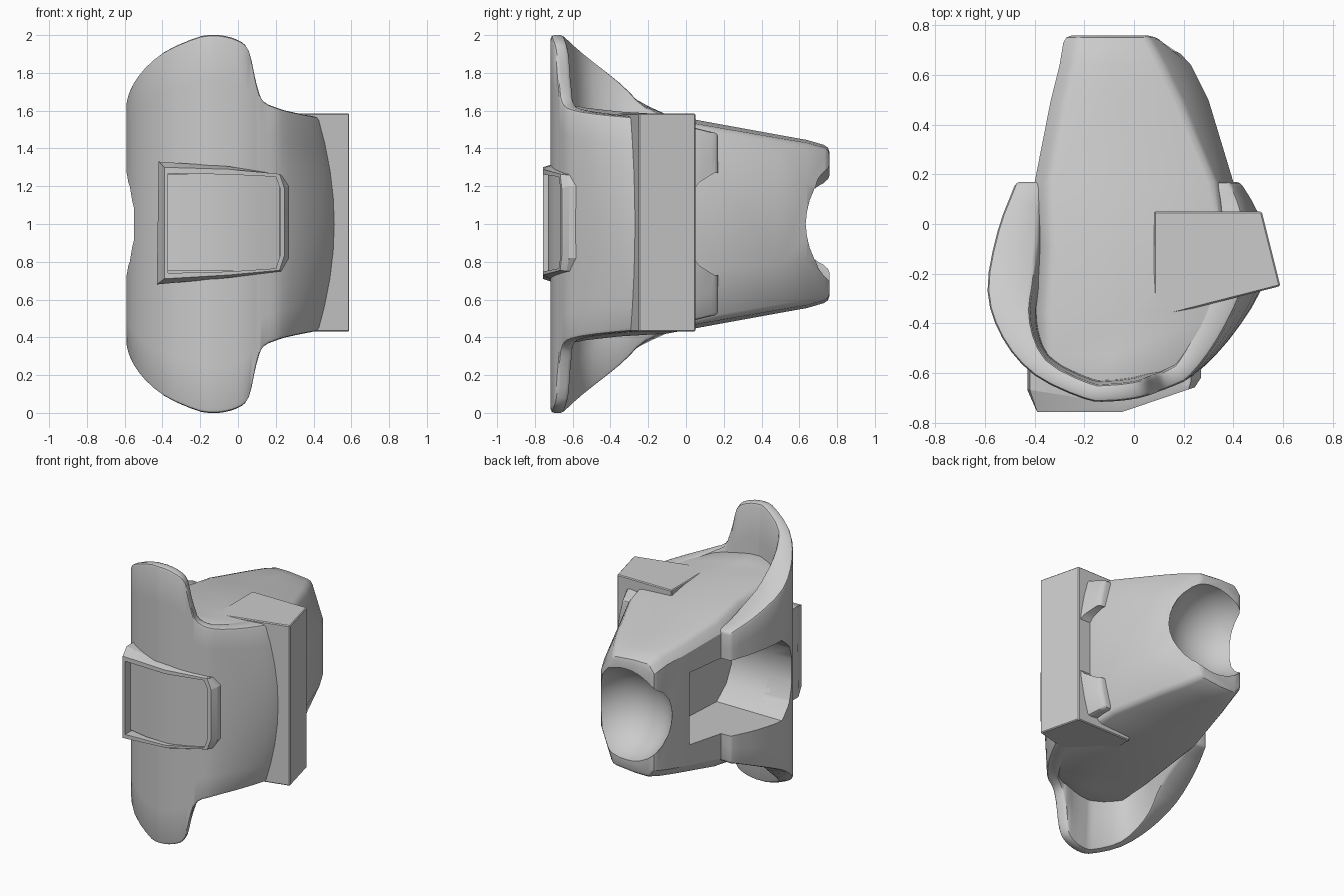
import bpy, bmesh, math
from mathutils import Vector

if "Cube" in bpy.data.objects:
    bpy.data.objects.remove(bpy.data.objects["Cube"])


def make_object(name, bm):
    bmesh.ops.recalc_face_normals(bm, faces=bm.faces)
    mesh = bpy.data.meshes.new(name)
    bm.to_mesh(mesh)
    bm.free()
    obj = bpy.data.objects.new(name, mesh)
    bpy.context.collection.objects.link(obj)
    return obj


def loft(name, rings):
    """Closed skin through rings of equal length, capped at both ends."""
    bm = bmesh.new()
    loops = [[bm.verts.new(p) for p in ring] for ring in rings]
    n = len(loops[0])
    for a, b in zip(loops, loops[1:]):
        for i in range(n):
            j = (i + 1) % n
            bm.faces.new((a[i], a[j], b[j], b[i]))
    bm.faces.new(loops[0])
    bm.faces.new(loops[-1])
    return make_object(name, bm)


def activate(obj):
    bpy.ops.object.select_all(action='DESELECT')
    obj.select_set(True)
    bpy.context.view_layer.objects.active = obj


def apply_bevel(obj, width, angle=40, segments=2):
    mod = obj.modifiers.new("bevel", 'BEVEL')
    mod.width, mod.segments = width, segments
    mod.limit_method, mod.angle_limit = 'ANGLE', math.radians(angle)
    activate(obj)
    bpy.ops.object.modifier_apply(modifier=mod.name)


def cut(obj, cutter):
    mod = obj.modifiers.new("cut", 'BOOLEAN')
    mod.operation, mod.solver, mod.object = 'DIFFERENCE', 'EXACT', cutter
    activate(obj)
    bpy.ops.object.modifier_apply(modifier=mod.name)


def smooth(obj, angle=30):
    activate(obj)
    bpy.ops.object.shade_smooth_by_angle(angle=math.radians(angle))


def spline(points, steps):
    """Catmull-Rom curve through the points."""
    pts = [Vector(p) for p in points]
    pts = [2 * pts[0] - pts[1]] + pts + [2 * pts[-1] - pts[-2]]
    out = []
    for a, b, c, d in zip(pts, pts[1:], pts[2:], pts[3:]):
        for k in range(steps):
            t = k / steps
            out.append(0.5 * (2 * b + (c - a) * t + (2 * a - 5 * b + 4 * c - d) * t * t
                              + (3 * b - a - 3 * c + d) * t ** 3))
    return out + [pts[-2]]


# Curved front shell: plan position x, y, half height, thickness
profile = [
    (-.475, .17, .47, .11), (-.55, -.03, .55, .17), (-.59, -.27, .66, .18),
    (-.53, -.46, .79, .13), (-.40, -.61, .91, .08), (-.20, -.705, .995, .07),
    (-.10, -.715, 1.0, .07), (0, -.705, .975, .07), (.06, -.69, .92, .07),
    (.10, -.675, .75, .07), (.14, -.66, .65, .07), (.24, -.61, .61, .08),
    (.38, -.47, .585, .10), (.51, -.27, .565, .12), (.54, -.10, .54, .12),
    (.51, .05, .51, .12), (.45, .17, .48, .12)]
samples = spline(profile, 3)
levels = [-1, -.75, -.5, -.25, 0, .25, .5, .75, 1]
rings = []
for i, s in enumerate(samples):
    a, b = samples[max(i - 1, 0)], samples[min(i + 1, len(samples) - 1)]
    tangent = Vector((b[0] - a[0], b[1] - a[1])).normalized()
    inward = Vector((-tangent.y, tangent.x))
    if i in (0, len(samples) - 1):      # blunt ends facing straight back
        inward = Vector((1 if i == 0 else -1, 0))
    outer, inner = [], []
    for v in levels:
        x = s[0] - max(s[0] - .2, 0) * .25 * v * v
        t = s[3] * (1 + .4 * (1 - v * v))
        z = 1 + v * min(s[2], 1)
        outer.append((x, s[1], z))
        inner.append((x + inward.x * t, s[1] + inward.y * t, z))
    rings.append(outer + inner[::-1])
shell = loft("front_shell", rings)
apply_bevel(shell, .018, 50)

# Tapered core body: y, left x, right x at top, right x at middle, half height
stations = [
    (.76, -.28, .06, .12, .41), (.64, -.30, .12, .23, .445), (.50, -.335, .19, .30, .47),
    (.17, -.40, .33, .40, .53), (-.10, -.39, .37, .44, .58), (-.35, -.41, .38, .43, .595),
    (-.53, -.40, .25, .29, .615), (-.66, -.25, .08, .12, .64)]
rings = []
for y, xl, xt, xm, h in stations:
    half = [(xm, h * .45), (xt, h * .96), ((xl + xt) / 2, h), (xl + .05, h), (xl, h * .85)]
    section = half + [(x, -z) for x, z in reversed(half)]
    rings.append([(x, y, 1 + z) for x, z in section])
core = loft("core_body", rings)
apply_bevel(core, .03, 45)

# Cutters: round rear socket, left window, right gap between the tabs
bpy.ops.mesh.primitive_uv_sphere_add(segments=32, ring_count=16, radius=.33,
                                     location=(-.05, .80, 1))
socket = bpy.context.object
socket.name = "socket_cutter"


def side_cutter(name, half, x0, x1):
    outline = half + [(y, -z) for y, z in reversed(half)]
    return loft(name, [[(x, y, 1 + z) for y, z in outline] for x in (x0, x1)])


window = side_cutter("window_cutter",
                     [(.45, .26), (-.25, .29), (-.36, .20), (-.42, .08)], -.9, -.07)
gap = side_cutter("gap_cutter", [(.4, .28), (.15, .27), (.07, .22), (.04, .18)], .2, .9)
cut(core, socket)
cut(core, window)
cut(shell, window)
cut(shell, gap)
for c in (socket, window, gap):
    bpy.data.objects.remove(c)
smooth(core)
smooth(shell, 35)

# Block on the right side
plan = [(.08, .05), (.515, .05), (.59, -.25), (.16, -.36), (.08, -.36)]
block = loft("side_block", [[(x, y, z) for x, y in plan] for z in (.43, 1.585)])
apply_bevel(block, .006, 30, 1)

# Raised front frame
outer = [(-.43, .68), (-.05, .715), (.23, .75), (.27, .82),
         (.27, 1.20), (.23, 1.26), (-.05, 1.305), (-.42, 1.33)]
lip = [(-.39, .71), (-.05, .73), (.22, .755), (.245, .83),
       (.245, 1.19), (.22, 1.265), (-.05, 1.29), (-.39, 1.30)]
inner = [(-.37, .74), (-.05, .748), (.20, .765), (.222, .83),
         (.222, 1.19), (.20, 1.25), (-.05, 1.262), (-.37, 1.268)]


def front_y(x):
    return -.758 + max(x + .05, 0) * .34


frame = loft("front_frame", [
    [(x, -.56, z) for x, z in outer],
    [(x, front_y(x) + (.09 if x < -.1 else .03), z) for x, z in outer],
    [(x, front_y(x), z) for x, z in lip],
    [(x, front_y(x), z) for x, z in inner],
    [(x, front_y(x) + .10, z) for x, z in inner]])
smooth(frame, 20)

# Curved panel set back inside the frame
columns = [(-.375, -.695), (-.22, -.727), (-.05, -.73), (.10, -.695), (.22, -.648)]
panel = loft("recessed_panel", [
    [(x, y, .75), (x, y, 1.264), (x, -.56, 1.264), (x, -.56, .75)] for x, y in columns])
smooth(panel)
